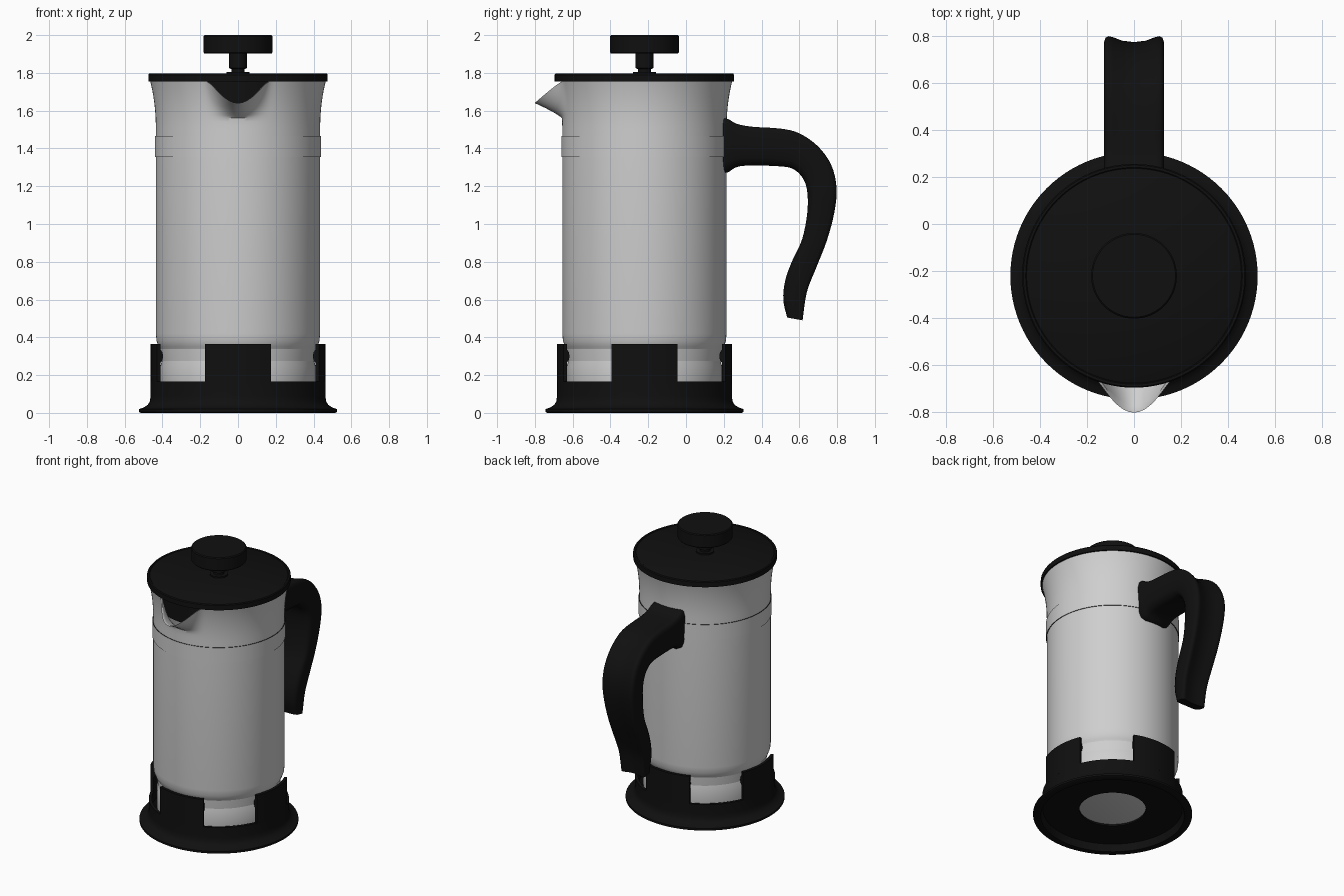
import bpy, bmesh, math
from mathutils import Vector

if "Cube" in bpy.data.objects:
    bpy.data.objects.remove(bpy.data.objects["Cube"], do_unlink=True)

CENTRE_Y = -0.22   # axis of the round body
FRONT = -math.pi / 2


def material(name, value):
    mat = bpy.data.materials.new(name)
    mat.use_nodes = True
    colour = (value, value, value, 1)
    mat.diffuse_color = colour
    mat.node_tree.nodes["Principled BSDF"].inputs["Base Color"].default_value = colour
    return mat


black = material("black_plastic", 0.005)
silver = material("pale_grey", 0.62)


def finish(bm, name, mats, angle=35):
    bmesh.ops.remove_doubles(bm, verts=bm.verts, dist=0.0001)
    bmesh.ops.recalc_face_normals(bm, faces=bm.faces)
    mesh = bpy.data.meshes.new(name)
    bm.to_mesh(mesh)
    bm.free()
    for mat in mats:
        mesh.materials.append(mat)
    mesh.shade_smooth()
    mesh.set_sharp_from_angle(angle=math.radians(angle))
    obj = bpy.data.objects.new(name, mesh)
    bpy.context.collection.objects.link(obj)
    return obj


def skin(bm, rows, wrap_rows, wrap_cols):
    """Join rows of vertices with quads."""
    n, m = len(rows), len(rows[0])
    for i in range(n if wrap_rows else n - 1):
        for j in range(m if wrap_cols else m - 1):
            a, b = rows[i], rows[(i + 1) % n]
            k = (j + 1) % m
            bm.faces.new((a[j], a[k], b[k], b[j]))


def lathe(name, profile, mats, closed=False, arc=None, steps=96, shape=None):
    """Turn a (radius, height) profile about the body axis, fully or over an arc."""
    bm = bmesh.new()
    start, sweep = arc or (FRONT, 2 * math.pi)
    rows = []
    for i in range(steps + 1 if arc else steps):
        a = start + sweep * i / steps
        row = []
        for r, z in profile:
            if shape:
                r, z = shape(r, z, a)
            row.append(bm.verts.new((r * math.cos(a), CENTRE_Y + r * math.sin(a), z)))
        rows.append(row)
    skin(bm, rows, not arc, closed)
    if arc:
        bm.faces.new(rows[0])
        bm.faces.new(rows[-1])
    return finish(bm, name, mats)


# Jug: double wall, flared rim, spout pulled out of the front
SPOUT_Z, RIM_Z, WALL = 1.56, 1.757, 0.012


def spout(r, z, a):
    phi = abs((a - FRONT + math.pi) % (2 * math.pi) - math.pi)
    w = max(0, 1 - phi / 0.40)
    w = w * w * (3 - 2 * w)
    t = max(0, (z - SPOUT_Z) / (RIM_Z - SPOUT_Z))
    return r + 0.116 * w * t ** 1.15, z - 0.117 * w * t


wall = [(0.435, 0.42), (0.435, 1.45)]
for i in range(13):
    u = i / 12
    wall.append((0.435 + 0.03 * u ** 2.2, 1.5 + (RIM_Z - 1.5) * u))
foot = [(0, 0.07), (0.38, 0.07), (0.40, 0.08), (0.41, 0.11), (0.41, 0.25),
        (0.402, 0.28), (0.400, 0.30), (0.404, 0.325), (0.42, 0.35), (0.431, 0.38)]
inside = [(r - WALL, z) for r, z in reversed(wall)] + [(0.38, 0.1), (0, 0.1)]
lathe("jug", foot + wall + inside, [silver], steps=160, shape=spout)

# Thin collar around the jug with dark edges
collar = lathe("collar", [(0.43, 1.355), (0.44, 1.355), (0.44, 1.465), (0.43, 1.465)],
               [silver, black], closed=True)
for face in collar.data.polygons:
    face.material_index = 1 if abs(face.normal.z) > 0.5 else 0

# Base: flared foot, open underneath
lathe("base", [(0.22, 0.05), (0.46, 0.05), (0.475, 0), (0.515, 0), (0.525, 0.006),
               (0.525, 0.02), (0.50, 0.028), (0.478, 0.042), (0.466, 0.062), (0.463, 0.09),
               (0.463, 0.165), (0.443, 0.165), (0.443, 0.09), (0.42, 0.062), (0.22, 0.062)],
      [black], closed=True)

# Four upright tabs holding the jug, with a bulge on the inside
HALF = 0.388
for side, name in enumerate(("front", "left", "back", "right")):
    mid = FRONT + side * math.pi / 2
    lathe(name + "_tab", [(0.443, 0.15), (0.463, 0.15), (0.463, 0.365), (0.443, 0.365),
                          (0.443, 0.335), (0.432, 0.32), (0.428, 0.30), (0.432, 0.28),
                          (0.443, 0.265)],
          [black], closed=True, arc=(mid - HALF, 2 * HALF), steps=20)

# Lid with an inner skirt
lathe("lid", [(0, 1.74), (0.40, 1.74), (0.40, 1.60), (0.415, 1.60), (0.415, 1.755),
              (0.475, 1.755), (0.475, 1.79), (0.47, 1.796), (0.46, 1.796), (0.456, 1.792),
              (0.45, 1.796), (0.06, 1.796), (0.06, 1.806), (0, 1.806)], [black])

# Plunger knob and its stem
lathe("plunger_knob", [(0, 1.79), (0.035, 1.79), (0.035, 1.82), (0.047, 1.825), (0.047, 1.903),
                       (0.178, 1.903), (0.182, 1.908), (0.182, 1.994), (0.176, 2.0), (0, 2.0)],
      [black], steps=64)

# Handle: outer and inner edge curves (y, z), swept with a scooped cross-section
outer = [(0.195, 1.56), (0.225, 1.555), (0.27, 1.53), (0.35, 1.515), (0.5, 1.505), (0.6, 1.48),
         (0.7, 1.41), (0.77, 1.31), (0.797, 1.19), (0.785, 1.06), (0.745, 0.91), (0.69, 0.77),
         (0.64, 0.64), (0.617, 0.49)]
inner = [(0.195, 1.27), (0.225, 1.275), (0.27, 1.302), (0.35, 1.31), (0.5, 1.305), (0.57, 1.29),
         (0.62, 1.24), (0.642, 1.17), (0.642, 1.06), (0.615, 0.92), (0.56, 0.80), (0.525, 0.70),
         (0.515, 0.60), (0.535, 0.505)]
half_section = [(0, 0), (0.6, 0), (0.85, 0.06), (0.96, 0.2), (1, 0.5), (1, 0.85),
                (0.95, 0.96), (0.86, 1), (0.7, 0.97), (0.4, 0.88), (0, 0.84)]
section = half_section + [(-x, t) for x, t in half_section[-2:0:-1]]


def smooth_curve(points, per=4):
    pts = [Vector(p) for p in points]
    pts = [2 * pts[0] - pts[1]] + pts + [2 * pts[-1] - pts[-2]]
    out = []
    for a, b, c, d in zip(pts, pts[1:], pts[2:], pts[3:]):
        for k in range(per):
            s = k / per
            out.append(0.5 * (2 * b + (c - a) * s + (2 * a - 5 * b + 4 * c - d) * s * s
                              + (3 * b - a - 3 * c + d) * s ** 3))
    return out + [pts[-2]]


bm = bmesh.new()
rows = []
stations = list(zip(smooth_curve(outer), smooth_curve(inner)))
for i, (o, n) in enumerate(stations):
    f = i / (len(stations) - 1)
    width = 0.128 - 0.033 * max(0, (f - 0.6) / 0.4)
    scoop = min(1, max(0, (f - 0.25) / 0.2))
    row = []
    for x, t in section:
        if abs(x) < 0.8 and t > 0.5:
            t = 1 - (1 - t) * scoop
        p = n.lerp(o, t)
        row.append(bm.verts.new((x * width, p.x, p.y)))
    rows.append(row)
skin(bm, rows, False, True)
bm.faces.new(rows[0])
bm.faces.new(rows[-1])
finish(bm, "handle", [black], angle=50)
